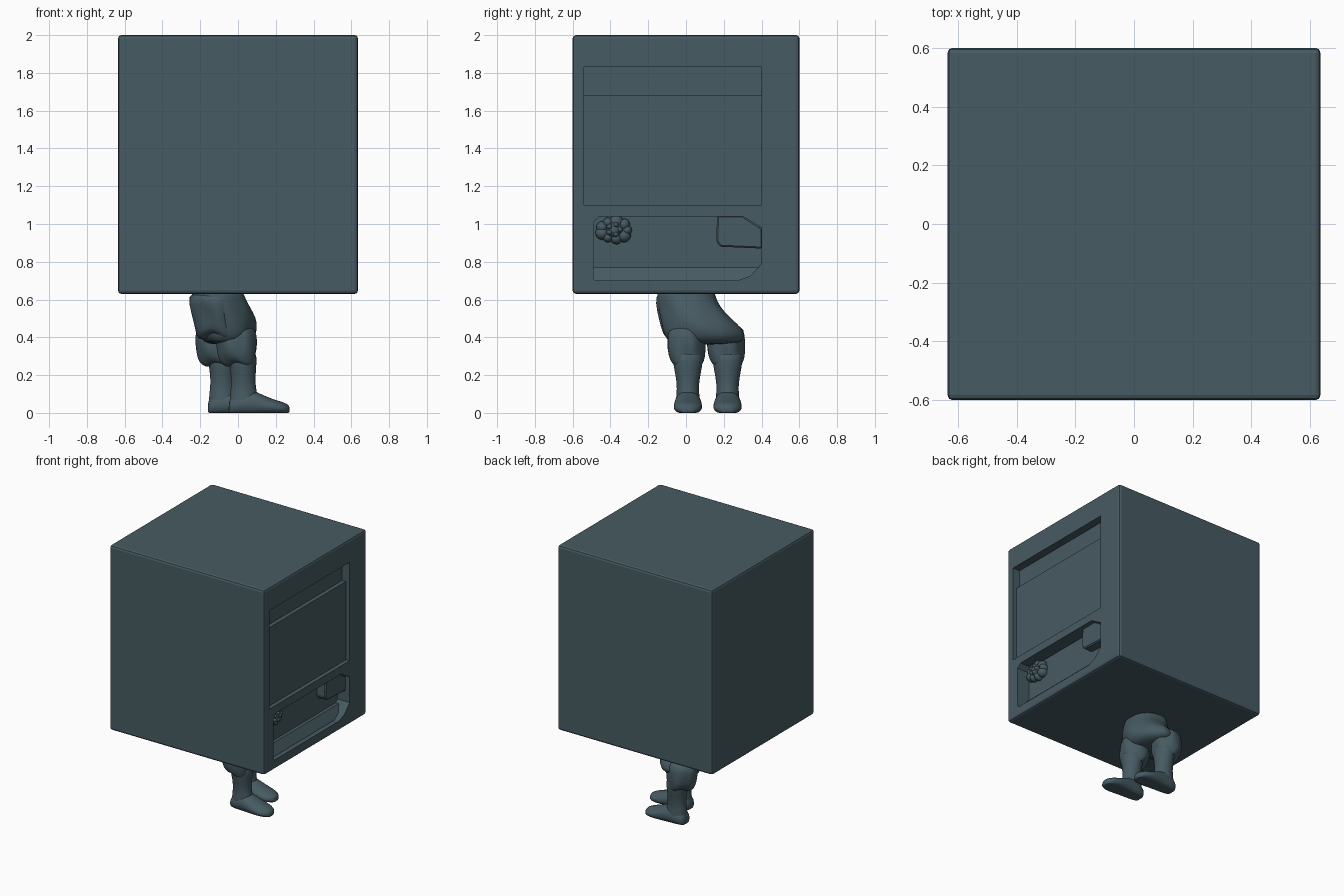
import bpy, bmesh, math
from mathutils import Vector

if "Cube" in bpy.data.objects:
    bpy.data.objects.remove(bpy.data.objects["Cube"])

slate = bpy.data.materials.new("dark slate teal")
slate.diffuse_color = (0.062, 0.104, 0.122, 1)
slate.use_nodes = True
slate.node_tree.nodes["Principled BSDF"].inputs["Base Color"].default_value = slate.diffuse_color


def finish(name, bm, smooth=False, subdiv=0):
    bmesh.ops.recalc_face_normals(bm, faces=bm.faces)
    mesh = bpy.data.meshes.new(name)
    bm.to_mesh(mesh)
    bm.free()
    ob = bpy.data.objects.new(name, mesh)
    bpy.context.collection.objects.link(ob)
    mesh.materials.append(slate)
    for p in mesh.polygons:
        p.use_smooth = smooth
    if subdiv:
        mod = ob.modifiers.new("round", 'SUBSURF')
        mod.levels = mod.render_levels = subdiv
    return ob


def prism(name, pts, axis, lo, hi, bevel=0, segs=1):
    """Extrude a profile along x (points are y,z) or y (points are x,z)."""
    bm = bmesh.new()
    place = (lambda p, d: (d, p[0], p[1])) if axis == 'x' else (lambda p, d: (p[0], d, p[1]))
    a = [bm.verts.new(place(p, lo)) for p in pts]
    b = [bm.verts.new(place(p, hi)) for p in pts]
    bm.faces.new(a)
    bm.faces.new(b)
    n = len(pts)
    for i in range(n):
        bm.faces.new((a[i], a[(i + 1) % n], b[(i + 1) % n], b[i]))
    bmesh.ops.recalc_face_normals(bm, faces=bm.faces)
    if bevel:
        bmesh.ops.bevel(bm, geom=bm.edges[:], offset=bevel, segments=segs,
                        profile=0.5, affect='EDGES')
    return finish(name, bm)


def loft(name, rings, segs=28, subdiv=1):
    """Skin a list of closed rings, capping both ends."""
    bm = bmesh.new()
    loops = [[bm.verts.new(r(2 * math.pi * i / segs)) for i in range(segs)] for r in rings]
    for a, b in zip(loops, loops[1:]):
        for i in range(segs):
            j = (i + 1) % segs
            bm.faces.new((a[i], a[j], b[j], b[i]))
    bm.faces.new(loops[0])
    bm.faces.new(loops[-1])
    return finish(name, bm, True, subdiv)


def cloth_ring(x, y, z, rx, ry, fold=0.0, sag=0.0):
    def point(t):
        k = 1 + fold * (math.sin(5 * t + 17 * z) + 0.6 * math.sin(8 * t - 23 * z))
        return (x + rx * k * math.cos(t), y + ry * k * math.sin(t),
                z + sag * math.sin(3 * t + 1))
    return point


def shoe_ring(x, y, ry, h):
    def point(t):
        return (x, y + ry * math.cos(t), max(0.0, h * (0.42 + 0.58 * math.sin(t))))
    return point


# big box body
body = prism("box_body", [(-0.635, 0.63), (0.635, 0.63), (0.635, 2), (-0.635, 2)],
             'y', -0.6, 0.6, 0.017, 2)

# recess cutters on the right side: stepped screen and deep lower tray
screen = prism("screen_cutter", [(0.75, 1.1), (0.605, 1.1), (0.605, 1.68),
                                 (0.575, 1.68), (0.575, 1.83), (0.75, 1.83)], 'y', -0.54, 0.4)
tray = prism("tray_cutter", [(-0.48, 0.7), (0.27, 0.7), (0.34, 0.725), (0.4, 0.79), (0.4, 0.98),
                             (0.3, 1.04), (-0.46, 1.04), (-0.49, 1.01), (-0.49, 0.71)],
             'x', 0.535, 0.75)
for cutter in (screen, tray):
    mod = body.modifiers.new("cut", 'BOOLEAN')
    mod.operation = 'DIFFERENCE'
    mod.solver = 'EXACT'
    mod.object = cutter
bpy.context.view_layer.update()
cut_mesh = bpy.data.meshes.new_from_object(
    body.evaluated_get(bpy.context.evaluated_depsgraph_get()))
body.modifiers.clear()
body.data = cut_mesh
for cutter in (screen, tray):
    bpy.data.objects.remove(cutter)

# sloped ledge along the bottom of the tray
prism("tray_ledge", [(0.5, 0.69), (0.6, 0.69), (0.6, 0.702), (0.56, 0.77), (0.5, 0.77)],
      'y', -0.5, 0.39)

# chamfered block in the upper corner of the tray
prism("corner_block", [(0.18, 0.88), (0.405, 0.87), (0.405, 0.975), (0.3, 1.045), (0.165, 1.045),
                       (0.16, 0.91)], 'x', 0.5, 0.605, 0.008)

# lumpy rosette knob in the other corner
bm = bmesh.new()


def lump(y, z, r, depth):
    new = bmesh.ops.create_icosphere(bm, subdivisions=2, radius=r)["verts"]
    for v in new:
        v.co = Vector((0.545 + v.co.x * depth / r, y + v.co.y, z + v.co.z))


lump(-0.38, 0.97, 0.05, 0.05)
for i in range(9):
    a = 2 * math.pi * i / 9
    lump(-0.38 + 0.068 * math.cos(a), 0.968 + 0.045 * math.sin(a),
         0.027 + 0.005 * (i % 3), 0.04)
for i in range(5):
    a = 2 * math.pi * i / 5
    lump(-0.38 + 0.03 * math.cos(a), 0.97 + 0.026 * math.sin(a), 0.019, 0.06)
finish("rosette_knob", bm, True)

# hips in loose cloth, rising into the box
loft("hips", [cloth_ring(*r) for r in (
    (-0.11, 0.0, 0.66, 0.14, 0.155, 0.015), (-0.105, 0.0, 0.62, 0.14, 0.155, 0.025),
    (-0.085, 0.02, 0.56, 0.15, 0.165, 0.03), (-0.06, 0.055, 0.5, 0.155, 0.185, 0.03),
    (-0.055, 0.09, 0.44, 0.155, 0.215, 0.025), (-0.055, 0.1, 0.39, 0.14, 0.21, 0.02),
    (-0.06, 0.1, 0.36, 0.1, 0.17, 0.0))])

# ragged tunic hem hanging over the hips
loft("tunic_hem", [cloth_ring(*r) for r in (
    (-0.12, -0.005, 0.65, 0.14, 0.155, 0.02), (-0.12, -0.005, 0.58, 0.14, 0.155, 0.04),
    (-0.115, 0.005, 0.5, 0.12, 0.145, 0.05, 0.02), (-0.11, 0.01, 0.42, 0.115, 0.14, 0.05, 0.025),
    (-0.11, 0.01, 0.4, 0.09, 0.11, 0.04, 0.02))])

# two legs: same shapes, the second one set back and to the side
for side, dx, dy in (("near", 0.0, 0.0), ("far", -0.11, 0.21)):
    back = 0.02 if dx else 0.0
    loft(side + "_trouser", [cloth_ring(x + dx, y + dy, *r) for x, y, *r in (
        (-0.02 + back, 0.0, 0.47, 0.1, 0.09, 0.02), (-0.01, 0.0, 0.41, 0.11, 0.1, 0.03),
        (-0.005, 0.0, 0.35, 0.108, 0.103, 0.04, 0.008),
        (-0.005, 0.002, 0.3, 0.1, 0.098, 0.04, 0.014),
        (0.005, 0.005, 0.265, 0.085, 0.085, 0.03, 0.016),
        (0.015, 0.008, 0.25, 0.06, 0.06, 0.0, 0.01))])
    loft(side + "_boot_shaft", [cloth_ring(x + dx, 0.01 + dy, z, rx, ry) for x, z, rx, ry in (
        (0.025, 0.34, 0.074, 0.082), (0.025, 0.27, 0.074, 0.08), (0.028, 0.21, 0.066, 0.068),
        (0.028, 0.15, 0.064, 0.058), (0.03, 0.1, 0.072, 0.06), (0.032, 0.05, 0.078, 0.066),
        (0.032, 0.0, 0.076, 0.068))])
    loft(side + "_shoe", [shoe_ring(x + dx, 0.01 + dy, ry, h) for x, ry, h in (
        (-0.05, 0.03, 0.05), (-0.04, 0.052, 0.08), (0.0, 0.066, 0.11), (0.07, 0.07, 0.125),
        (0.12, 0.074, 0.1), (0.18, 0.077, 0.074), (0.23, 0.07, 0.06), (0.26, 0.046, 0.048),
        (0.274, 0.02, 0.035))])
